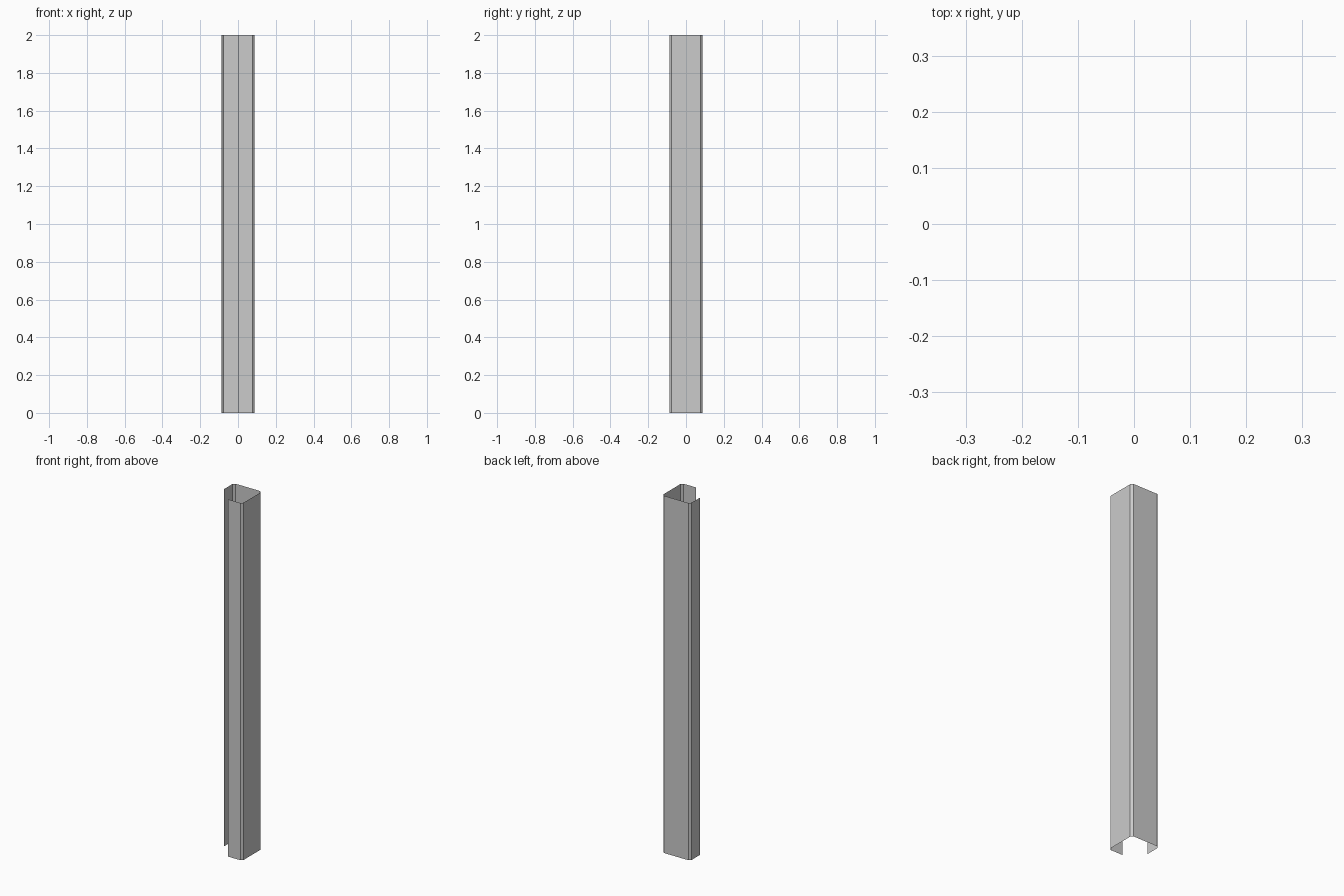
import bpy, bmesh
from mathutils import Vector

if "Cube" in bpy.data.objects:
    bpy.data.objects.remove(bpy.data.objects["Cube"])

HALF = 0.0875     # half width of the section
CHAMFER = 0.012   # cut at each closed corner
HEIGHT = 2.0

# Open profile: front lip, right wall, back wall, half left wall
profile = [(0, -HALF)]
for sx, sy, along_y_first in ((1, -1, False), (1, 1, True), (-1, 1, False)):
    a = (sx * (HALF - CHAMFER), sy * HALF)
    b = (sx * HALF, sy * (HALF - CHAMFER))
    profile += [b, a] if along_y_first else [a, b]
profile.append((-HALF, 0))

# Sheet-metal post swept straight up from the profile
bm = bmesh.new()
verts = [bm.verts.new((x, y, 0)) for x, y in profile]
edges = [bm.edges.new(pair) for pair in zip(verts, verts[1:])]
swept = bmesh.ops.extrude_edge_only(bm, edges=edges)["geom"]
top = [v for v in swept if isinstance(v, bmesh.types.BMVert)]
bmesh.ops.translate(bm, verts=top, vec=(0, 0, HEIGHT))

# Outward-facing normals
bm.normal_update()
for f in bm.faces:
    c = f.calc_center_median()
    if f.normal.dot(Vector((c.x, c.y, 0))) < 0:
        f.normal_flip()

mesh = bpy.data.meshes.new("channel_post")
bm.to_mesh(mesh)
bm.free()
bpy.context.collection.objects.link(bpy.data.objects.new("channel_post", mesh))
